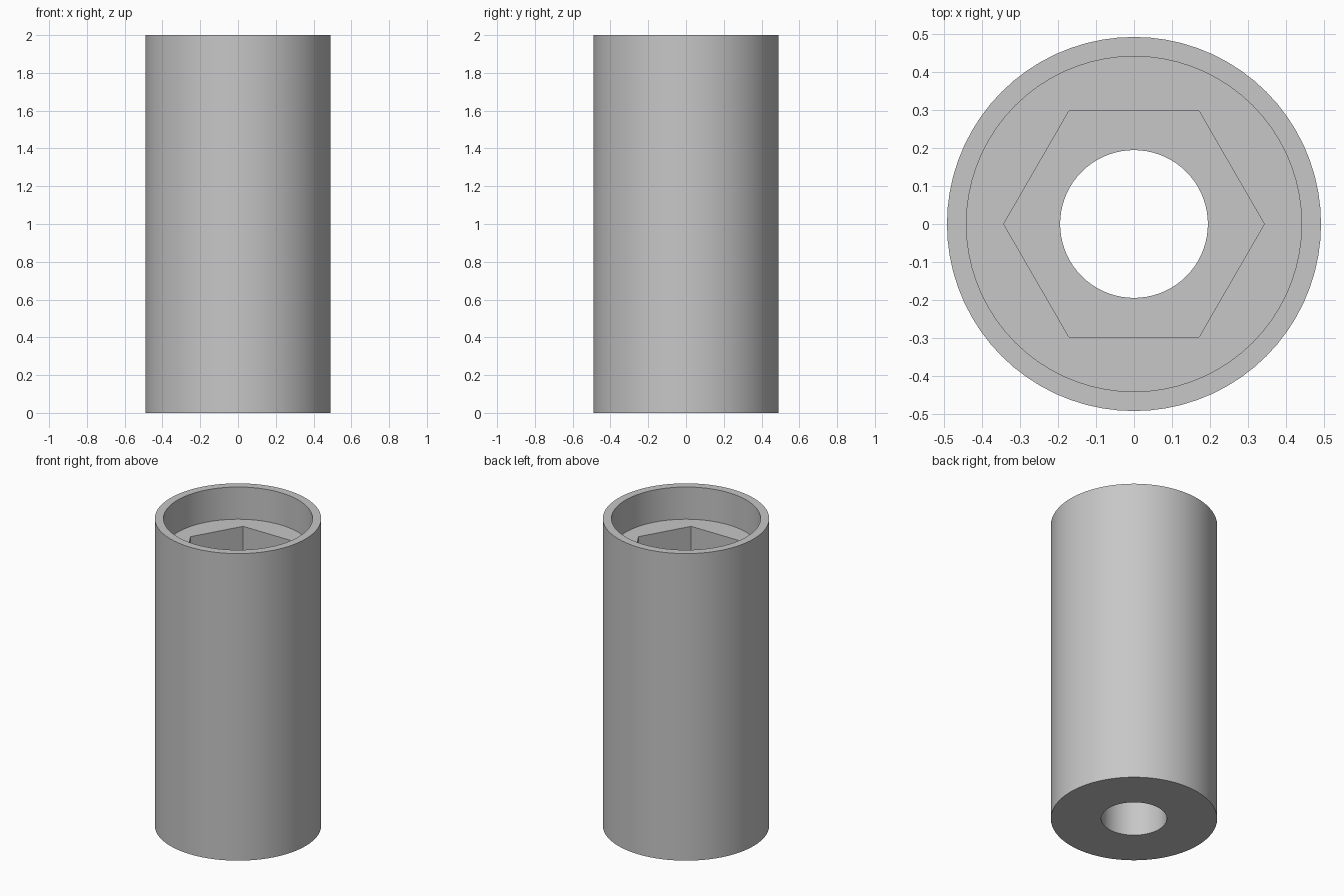
import bpy, bmesh, math

SIDES = 72  # divisible by six, so the hexagon corners fall on the grid

cube = bpy.data.objects.get("Cube")
if cube:
    bpy.data.objects.remove(cube, do_unlink=True)

grey = bpy.data.materials.new("plain_grey")
grey.use_nodes = True
colour = (0.57, 0.57, 0.57, 1)
grey.diffuse_color = colour
grey.node_tree.nodes["Principled BSDF"].inputs["Base Color"].default_value = colour


def circle(radius):
    return lambda a: radius


def hexagon(radius):
    """Distance to a hexagon's edge, with corners on the x axis."""
    sixth = math.pi / 3
    return lambda a: radius * math.cos(sixth / 2) / math.cos(a % sixth - sixth / 2)


def ring(bm, shape, z):
    angles = [math.tau * i / SIDES for i in range(SIDES)]
    return [bm.verts.new((shape(a) * math.cos(a), shape(a) * math.sin(a), z))
            for a in angles]


outer, recess = circle(0.491), circle(0.44)
socket, bore = hexagon(0.342), circle(0.194)
ledge_z, socket_floor_z = 1.79, 1.49

# Closed section: outer wall, rim, round recess, hex socket, through bore
section = [(outer, 0), (outer, 2), (recess, 2), (recess, ledge_z),
           (socket, ledge_z), (socket, socket_floor_z),
           (bore, socket_floor_z), (bore, 0)]

bm = bmesh.new()
rings = [ring(bm, shape, z) for shape, z in section]
for k, low in enumerate(rings):
    high = rings[(k + 1) % len(rings)]
    for i in range(SIDES):
        j = (i + 1) % SIDES
        bm.faces.new((low[i], low[j], high[j], high[i]))
bmesh.ops.recalc_face_normals(bm, faces=bm.faces)

mesh = bpy.data.meshes.new("hex_socket_sleeve")
bm.to_mesh(mesh)
bm.free()
mesh.materials.append(grey)

sleeve = bpy.data.objects.new("hex_socket_sleeve", mesh)
bpy.context.collection.objects.link(sleeve)
bpy.ops.object.select_all(action='DESELECT')
sleeve.select_set(True)
bpy.context.view_layer.objects.active = sleeve
bpy.ops.object.shade_smooth_by_angle(angle=math.radians(30))
